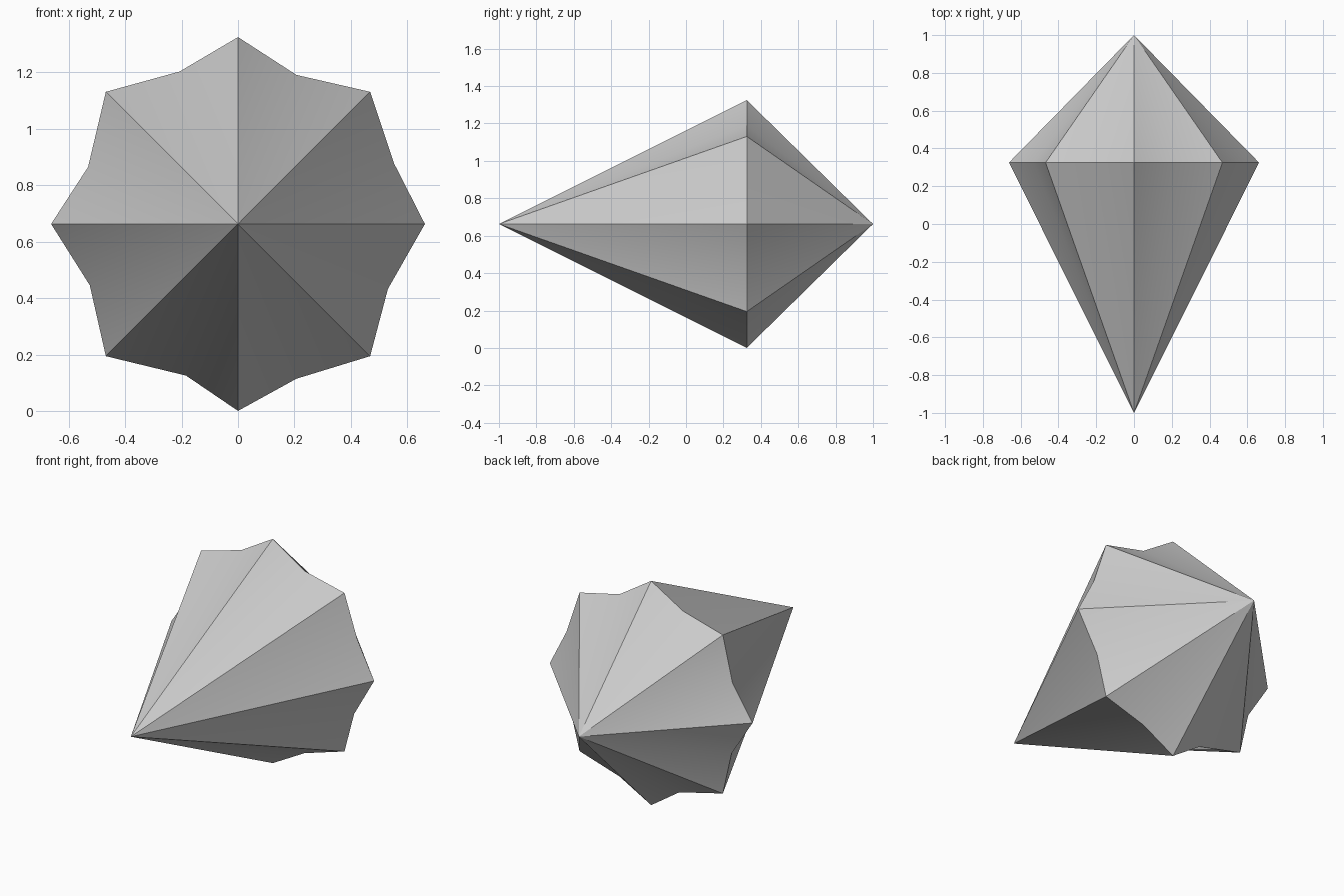
import bpy
import bmesh
from math import sin, cos, pi

cube = bpy.data.objects.get("Cube")
if cube:
    bpy.data.objects.remove(cube, do_unlink=True)

RADIUS, RIM_Y, MID_Z = 0.662, 0.325, 0.6625

# Plain grey material
grey = bpy.data.materials.new("plain grey")
grey.use_nodes = True
colour = (0.6, 0.6, 0.6, 1)
grey.diffuse_color = colour
grey.node_tree.nodes["Principled BSDF"].inputs["Base Color"].default_value = colour

# Slightly uneven notches (x, z from the axis), clockwise from the top
notches = [(0.207, 0.528), (0.552, 0.216), (0.531, -0.23), (0.207, -0.548),
           (-0.184, -0.537), (-0.525, -0.217), (-0.531, 0.202), (-0.207, 0.54)]

bm = bmesh.new()
front_tip = bm.verts.new((0, -1, MID_Z))
back_tip = bm.verts.new((0, 1, MID_Z))

# Star rim: eight ridge points with a notch after each
rim = []
for i, (x, z) in enumerate(notches):
    a = i * pi / 4
    rim.append(bm.verts.new((RADIUS * sin(a), RIM_Y, MID_Z + RADIUS * cos(a))))
    rim.append(bm.verts.new((x, RIM_Y, MID_Z + z)))

# Long front cone and short back cone of fluted facets
for i, v in enumerate(rim):
    w = rim[(i + 1) % len(rim)]
    bm.faces.new((front_tip, v, w))
    bm.faces.new((back_tip, w, v))
bmesh.ops.recalc_face_normals(bm, faces=bm.faces)

# Soft flutes between crisp ridges and a crisp rim
valleys = set(rim[1::2])
tips = {front_tip, back_tip}
for f in bm.faces:
    f.smooth = True
for e in bm.edges:
    ends = set(e.verts)
    e.smooth = bool(ends & valleys) and bool(ends & tips)

mesh = bpy.data.meshes.new("fluted_spike")
bm.to_mesh(mesh)
bm.free()
mesh.materials.append(grey)
spike = bpy.data.objects.new("fluted_spike", mesh)
bpy.context.collection.objects.link(spike)
